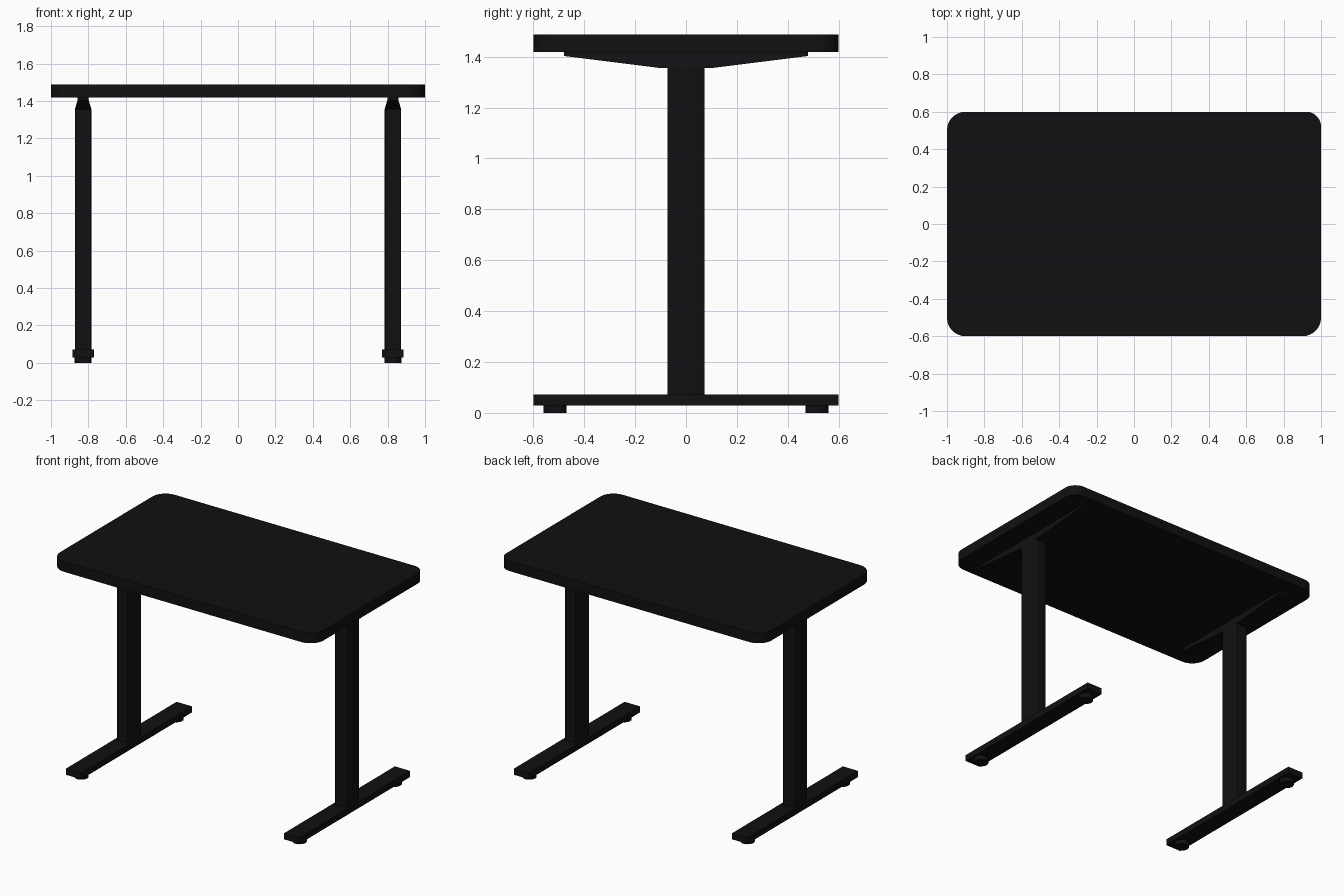
import bpy, bmesh, math

if "Cube" in bpy.data.objects:
    bpy.data.objects.remove(bpy.data.objects["Cube"])

LEG_X = 0.828

black = bpy.data.materials.new("black")
black.diffuse_color = (0.006, 0.005, 0.006, 1)
black.use_nodes = True
black.node_tree.nodes["Principled BSDF"].inputs["Base Color"].default_value = black.diffuse_color


def finish(name, bm, mirror="X", smooth=False):
    bmesh.ops.recalc_face_normals(bm, faces=bm.faces[:])
    me = bpy.data.meshes.new(name)
    bm.to_mesh(me)
    bm.free()
    ob = bpy.data.objects.new(name, me)
    bpy.context.collection.objects.link(ob)
    me.materials.append(black)
    if mirror:
        mod = ob.modifiers.new("mirror", "MIRROR")
        mod.use_axis = ["X" in mirror, "Y" in mirror, False]
    if smooth:
        bpy.ops.object.select_all(action="DESELECT")
        ob.select_set(True)
        bpy.context.view_layer.objects.active = ob
        bpy.ops.object.shade_smooth_by_angle(angle=math.radians(30))
    return ob


def extrude_outline(bm, pts, z0, z1):
    face = bm.faces.new([bm.verts.new((x, y, z0)) for x, y in pts])
    res = bmesh.ops.extrude_face_region(bm, geom=[face], use_keep_orig=True)
    for v in res["geom"]:
        if isinstance(v, bmesh.types.BMVert):
            v.co.z = z1


def rounded_rect(cx, hx, hy, radii, steps):
    # corners counter-clockwise from the back right
    pts = []
    signs = [(1, 1), (-1, 1), (-1, -1), (1, -1)]
    for i, ((sx, sy), r) in enumerate(zip(signs, radii)):
        for k in range(steps + 1):
            a = math.pi / 2 * (i + k / steps)
            pts.append((cx + sx * (hx - r) + r * math.cos(a),
                        sy * (hy - r) + r * math.sin(a)))
    return pts


# Table top, with a slightly tighter back right corner
bm = bmesh.new()
extrude_outline(bm, rounded_rect(0, 1.0, 0.6, (0.08, 0.1, 0.1, 0.1), 12), 1.418, 1.488)
finish("table_top", bm, mirror="", smooth=True)

# Leg columns
bm = bmesh.new()
extrude_outline(bm, rounded_rect(LEG_X, 0.044, 0.073, (0.01,) * 4, 3), 0.072, 1.356)
finish("leg_columns", bm, smooth=True)

# Floor beams
bm = bmesh.new()
hx = 0.058
extrude_outline(bm, [(LEG_X - hx, -0.6), (LEG_X + hx, -0.6),
                     (LEG_X + hx, 0.6), (LEG_X - hx, 0.6)], 0.03, 0.072)
finish("floor_beams", bm)

# Support brackets: narrow at the table top, flaring to the column width
bm = bmesh.new()
rings = []
for hx, hy, z in [(0.03, 0.48, 1.418), (0.03, 0.48, 1.403), (0.044, 0.105, 1.356)]:
    rings.append([bm.verts.new((LEG_X + sx * hx, sy * hy, z))
                  for sx, sy in [(-1, -1), (1, -1), (1, 1), (-1, 1)]])
for a, b in zip(rings, rings[1:]):
    for i in range(4):
        j = (i + 1) % 4
        bm.faces.new((a[i], a[j], b[j], b[i]))
bm.faces.new(rings[0])
bm.faces.new(rings[-1])
finish("support_brackets", bm)

# Round foot pads
bm = bmesh.new()
pad = [(LEG_X + 0.045 * math.cos(a), 0.515 + 0.045 * math.sin(a))
       for a in (math.tau * i / 24 for i in range(24))]
extrude_outline(bm, pad, 0.0, 0.03)
finish("foot_pads", bm, mirror="XY", smooth=True)
